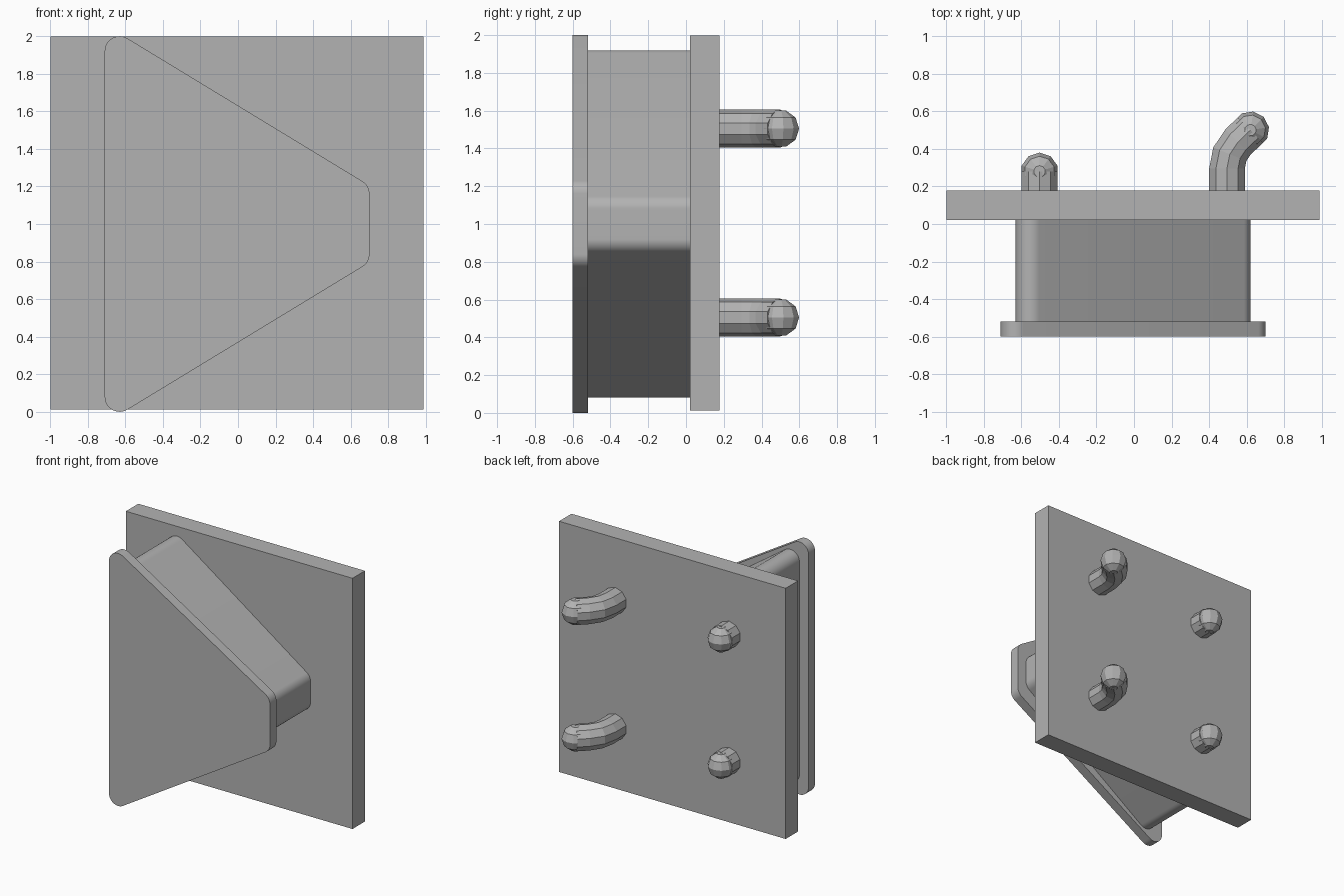
import bpy, bmesh, math
from mathutils import Vector

if "Cube" in bpy.data.objects:
    bpy.data.objects.remove(bpy.data.objects["Cube"])

grey = bpy.data.materials.new("plain grey")
grey.diffuse_color = (0.45, 0.45, 0.45, 1)
grey.use_nodes = True
grey.node_tree.nodes["Principled BSDF"].inputs["Base Color"].default_value = grey.diffuse_color


def finish(name, bm, smooth=False):
    bmesh.ops.recalc_face_normals(bm, faces=bm.faces)
    mesh = bpy.data.meshes.new(name)
    bm.to_mesh(mesh)
    bm.free()
    mesh.materials.append(grey)
    ob = bpy.data.objects.new(name, mesh)
    bpy.context.collection.objects.link(ob)
    if smooth:
        bpy.ops.object.select_all(action='DESELECT')
        ob.select_set(True)
        bpy.context.view_layer.objects.active = ob
        bpy.ops.object.shade_smooth_by_angle(angle=math.radians(30))
    return ob


def rounded_trapezoid(name, x0, x1, half0, half1, y0, y1, r=0.08, steps=12):
    """Extruded trapezoid: corner centres (x, 1 +- half), each rounded by r."""
    slope = math.pi / 2 - math.atan2(half0 - half1, x1 - x0)
    upper = []
    for cx, h, a0, a1 in ((x1, half1, 0, slope), (x0, half0, slope, math.pi)):
        for i in range(steps + 1):
            a = a0 + (a1 - a0) * i / steps
            upper.append((cx + r * math.cos(a), h + r * math.sin(a)))
    outline = upper + [(x, -z) for x, z in reversed(upper)]
    bm = bmesh.new()
    face = bm.faces.new([bm.verts.new((x, y0, 1 + z)) for x, z in outline])
    ext = bmesh.ops.extrude_face_region(bm, geom=[face])
    moved = [v for v in ext["geom"] if isinstance(v, bmesh.types.BMVert)]
    bmesh.ops.translate(bm, verts=moved, vec=(0, y1 - y0, 0))
    return finish(name, bm, True)


def peg(name, path, z, r=0.1, sides=10):
    """Ten-sided rod along (x, y, heading) stations, ending in a faceted ball."""
    bm = bmesh.new()
    rings = []
    for x, y, turn in path:
        across = Vector((math.cos(turn), -math.sin(turn), 0))
        rings.append([bm.verts.new(Vector((x, y, z))
                      + across * r * math.sin(2 * math.pi * k / sides)
                      + Vector((0, 0, r * math.cos(2 * math.pi * k / sides))))
                      for k in range(sides)])
    skin(bm, rings)
    # ball tip with flat caps above and below
    x, y, turn = path[-1]
    rings = []
    for i in range(5):
        p = math.radians(18 + 36 * i)
        ring = []
        for k in range(sides):
            a = math.pi / 2 - turn + 2 * math.pi * k / sides
            ring.append(bm.verts.new((x + r * math.sin(p) * math.cos(a),
                                      y + r * math.sin(p) * math.sin(a),
                                      z + r * math.cos(p))))
        rings.append(ring)
    skin(bm, rings)
    return finish(name, bm)


def skin(bm, rings):
    n = len(rings[0])
    for a, b in zip(rings, rings[1:]):
        for k in range(n):
            bm.faces.new((a[k], a[(k + 1) % n], b[(k + 1) % n], b[k]))
    bm.faces.new(rings[0])
    bm.faces.new(rings[-1])


# square back plate
bm = bmesh.new()
bmesh.ops.create_cube(bm, size=1)
for v in bm.verts:
    v.co = (-0.005 + v.co.x * 1.985, 0.1 + v.co.y * 0.155, 1.005 + v.co.z * 1.985)
finish("back_plate", bm)

# core block and the wider front flange
rounded_trapezoid("core_block", -0.55, 0.54, 0.84, 0.08, -0.52, 0.025)
rounded_trapezoid("front_flange", -0.63, 0.62, 0.92, 0.16, -0.60, -0.52)

# pegs on the back: short straight ones, and hooked ones that bend 45 degrees
bend, start, px = 0.2, 0.295, 0.495
hook = [(px, 0.17, 0)]
for i in range(3):
    a = math.radians(22.5 * i)
    hook.append((px + bend * (1 - math.cos(a)), start + bend * math.sin(a), a))
hook.append((0.62, 0.5, math.pi / 4))
for label, z in (("lower", 0.505), ("upper", 1.505)):
    peg(label + "_straight_peg", [(-0.503, 0.17, 0), (-0.503, 0.28, 0)], z)
    peg(label + "_hook_peg", hook, z)
